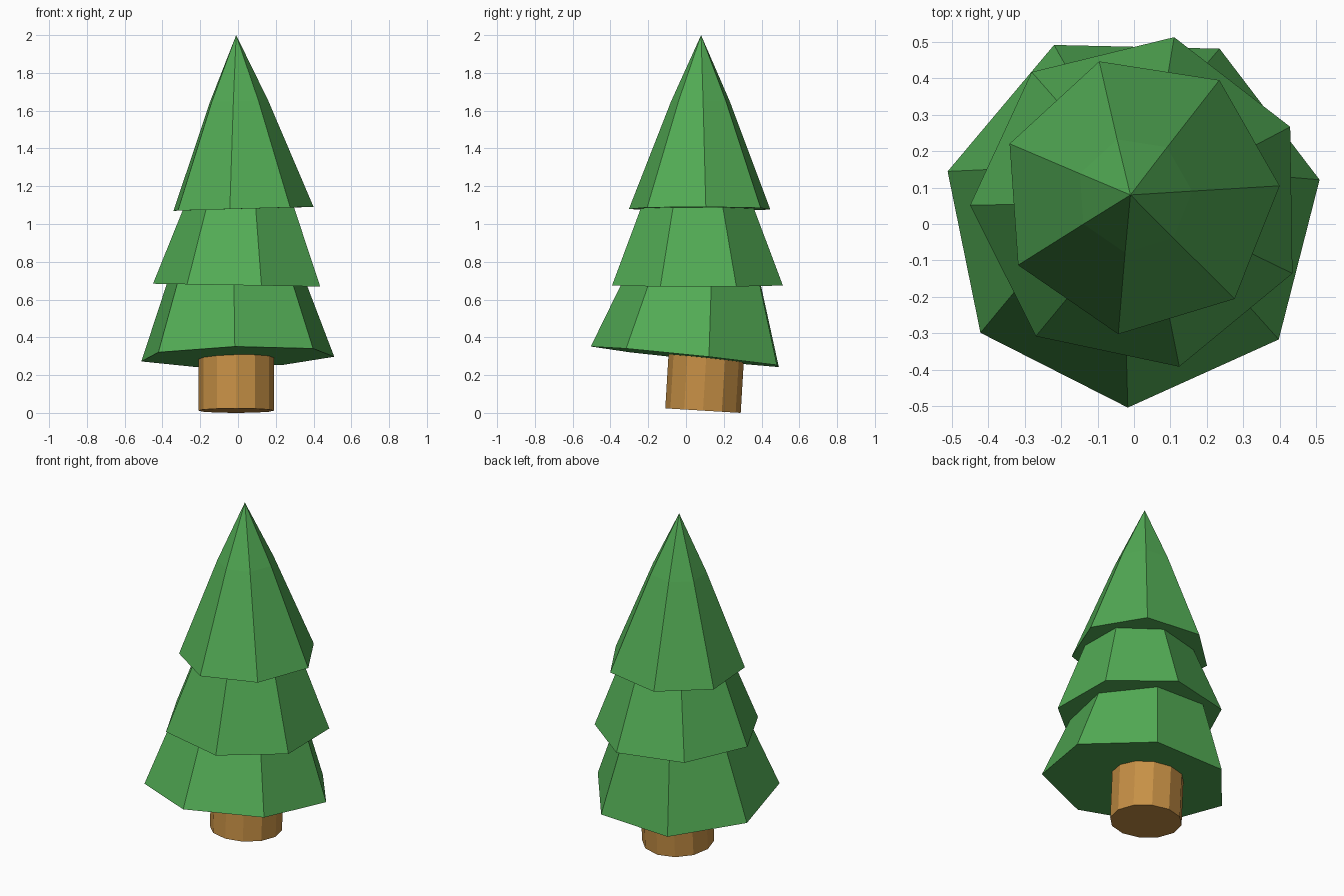
import bpy, bmesh
from math import sin, cos, tau, radians
from mathutils import Vector

if "Cube" in bpy.data.objects:
    bpy.data.objects.remove(bpy.data.objects["Cube"])


def material(name, rgb):
    m = bpy.data.materials.new(name)
    m.diffuse_color = (*rgb, 1)
    m.use_nodes = True
    m.node_tree.nodes["Principled BSDF"].inputs["Base Color"].default_value = m.diffuse_color
    return m


def faceted(name, profile, sides, angle, centre, axis, mat):
    """Closed low-poly turned solid: profile is (radius, height) from base up, tilted along axis."""
    tilt = Vector((0, 0, 1)).rotation_difference(Vector(axis))
    bm = bmesh.new()
    rings = []
    for r, h in profile:
        pts = [(0, 0, h)] if r == 0 else [
            (r * cos(radians(angle) + tau * i / sides),
             r * sin(radians(angle) + tau * i / sides), h) for i in range(sides)]
        rings.append([bm.verts.new(tilt @ Vector(p)) for p in pts])
    bm.faces.new(rings[0][::-1])
    for a, b in zip(rings, rings[1:]):
        for i in range(sides):
            j = (i + 1) % sides
            if len(b) == 1:
                bm.faces.new((a[i], a[j], b[0]))
            else:
                bm.faces.new((a[i], a[j], b[j], b[i]))
    if len(rings[-1]) > 1:
        bm.faces.new(rings[-1])
    mesh = bpy.data.meshes.new(name)
    bm.to_mesh(mesh)
    bm.free()
    mesh.materials.append(mat)
    ob = bpy.data.objects.new(name, mesh)
    ob.location = centre
    bpy.context.collection.objects.link(ob)


green = material("needles", (0.085, 0.41, 0.09))
brown = material("bark", (0.57, 0.28, 0.06))

# Trunk, leaning slightly with the lowest tier
faceted("trunk", [(0.2, 0), (0.2, 0.32)], 12, 0,
        (-0.01, 0.09, 0.012), (0, 0.06, 1), brown)

# Three stacked tiers of foliage, each twisted and tilted differently
faceted("lower_foliage", [(0.524, 0), (0.345, 0.49)], 7, 11.5,
        (-0.004, 0.017, 0.297), (-0.022, 0.105, 1), green)
faceted("middle_foliage", [(0.464, 0), (0.264, 0.52)], 7, 26.6,
        (0.014, 0.059, 0.676), (0.017, 0, 1), green)
faceted("upper_foliage", [(0.385, 0), (0.16, 0.57), (0, 0.92)], 7, 4,
        (0.016, 0.078, 1.08), (-0.028, 0.002, 1), green)
